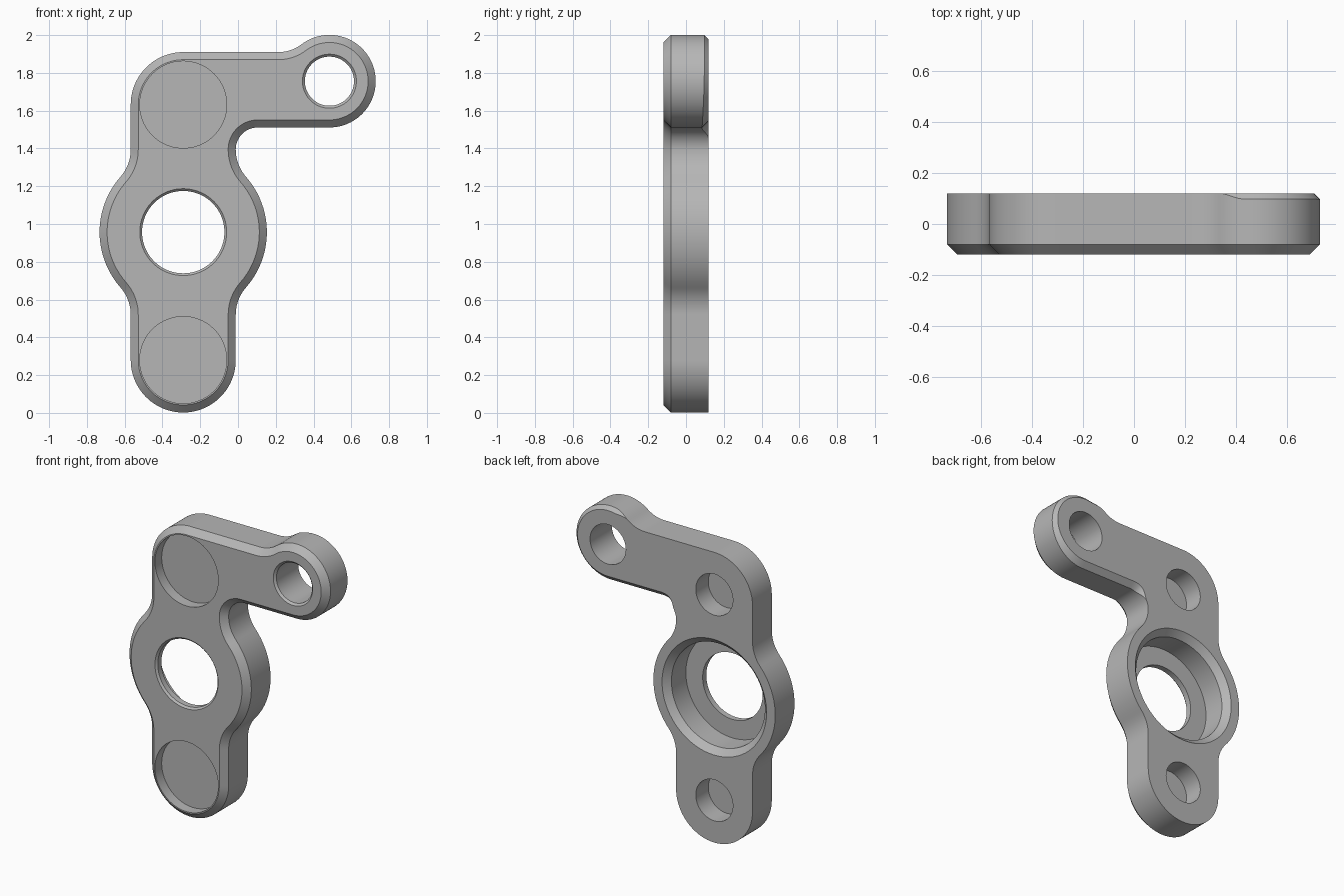
import bpy, bmesh
from math import sin, cos, pi, radians, atan2, sqrt

cube = bpy.data.objects.get("Cube")
if cube:
    bpy.data.objects.remove(cube, do_unlink=True)

grey = bpy.data.materials.new("plain_grey")
grey.use_nodes = True
grey.diffuse_color = (0.47, 0.47, 0.47, 1)
grey.node_tree.nodes["Principled BSDF"].inputs["Base Color"].default_value = grey.diffuse_color

# Main dimensions
FRONT, BACK, BEVEL = -0.12, 0.12, 0.04
CX, HALF = -0.29, 0.278            # column centre and half width
LOW_Z, MID_Z, TOP = 0.28, 0.957, 1.91
HIGH_Z = TOP - HALF
DISC = 0.443                       # bulge around the large bore
EX, EZ, EYE = 0.484, 1.756, 0.245  # eye at the arm tip
NECK, EYE_NECK = 0.22, 0.2         # concave blend radii

# Tangency of the concave blends
neck_x = HALF + NECK
neck_z = sqrt((DISC + NECK) ** 2 - neck_x ** 2)
a = atan2(neck_z, neck_x)
eye_dz = TOP + EYE_NECK - EZ
eye_dx = sqrt((EYE + EYE_NECK) ** 2 - eye_dz ** 2)
e = atan2(eye_dz, eye_dx)
elbow = EZ - EYE - (MID_Z + neck_z)


def ramp(t, start, end):
    t = min(1, max(0, (t - start) / (end - start)))
    return t * t * (3 - 2 * t)


# Back bevel: grows out of the elbow, follows the arm and fades beyond the eye
def none(t):
    return 0


def elbow_bevel(t):
    return 0.035 * ramp(t, 0.3, 0.8)


def eye_bevel(t):
    return (0.035 - 0.012 * ramp(t, 0, 0.5)) * (1 - ramp(t, 0.88, 1))


# Outline arcs: centre x, centre z, radius, start, end, back bevel
arcs = [
    (CX, LOW_Z, HALF, pi, 2 * pi, none),
    (CX + neck_x, MID_Z - neck_z, NECK, pi, pi - a, none),
    (CX, MID_Z, DISC, -a, a, none),
    (CX + neck_x, MID_Z + neck_z, NECK, pi + a, pi, none),
    (CX + HALF + elbow, MID_Z + neck_z, elbow, pi, pi / 2, elbow_bevel),
    (EX, EZ, EYE, -pi / 2, pi - e, eye_bevel),
    (EX - eye_dx, TOP + EYE_NECK, EYE_NECK, -e, -pi / 2, none),
    (CX, HIGH_Z, HALF, pi / 2, pi, none),
    (CX - neck_x, MID_Z + neck_z, NECK, 0, -a, none),
    (CX, MID_Z, DISC, pi - a, pi + a, none),
    (CX - neck_x, MID_Z - neck_z, NECK, a, 0, none),
]


def finish(bm, name):
    bmesh.ops.remove_doubles(bm, verts=bm.verts, dist=0.0002)
    bmesh.ops.recalc_face_normals(bm, faces=bm.faces)
    mesh = bpy.data.meshes.new(name)
    bm.to_mesh(mesh)
    bm.free()
    mesh.materials.append(grey)
    obj = bpy.data.objects.new(name, mesh)
    bpy.context.collection.objects.link(obj)
    return obj


def loft(name, rings):
    """Skin closed rings of points and cap both ends."""
    bm = bmesh.new()
    loops = [[bm.verts.new(p) for p in ring] for ring in rings]
    n = len(loops[0])
    for r0, r1 in zip(loops, loops[1:]):
        for i in range(n):
            j = (i + 1) % n
            bm.faces.new((r0[i], r0[j], r1[j], r1[i]))
    bm.faces.new(loops[0])
    bm.faces.new(loops[-1])
    return finish(bm, name)


# Bracket plate
rings = [[], [], [], []]
for x, z, r, a0, a1, bevel in arcs:
    steps = max(8, int(abs(a1 - a0) / radians(4)))
    side = 1 if a1 > a0 else -1
    for k in range(steps + 1):
        t = k / steps
        ang = a0 + (a1 - a0) * t
        b = bevel(t)
        levels = ((BEVEL, FRONT), (0, FRONT + BEVEL), (0, BACK - b), (b, BACK))
        for ring, (inset, y) in zip(rings, levels):
            q = r - side * inset
            ring.append((x + q * cos(ang), y, z + q * sin(ang)))
plate = loft("bracket_plate", rings)


# Round cutters, each a stack of (radius, y) steps
def drill(name, x, z, steps, n=80):
    cutter = loft(name, [[(x + r * cos(2 * pi * i / n), y, z + r * sin(2 * pi * i / n))
                          for i in range(n)] for r, y in steps])
    cutter.hide_render = True
    mod = plate.modifiers.new(name, "BOOLEAN")
    mod.operation = "DIFFERENCE"
    mod.solver = "EXACT"
    mod.object = cutter
    bpy.context.view_layer.objects.active = plate
    bpy.ops.object.modifier_apply(modifier=name)
    bpy.data.objects.remove(cutter, do_unlink=True)


OUT = 0.05
drill("bearing_bore", CX, MID_Z, [
    (0.23 + OUT, FRONT - OUT), (0.218, FRONT + 0.012), (0.218, BACK - 0.19),
    (0.34, BACK - 0.19), (0.34, BACK - 0.04), (0.38 + OUT, BACK + OUT)])
drill("eye_hole", EX, EZ, [
    (0.143 + OUT, FRONT - OUT), (0.13, FRONT + 0.013), (0.13, BACK + OUT)])
for label, z in (("lower", LOW_Z), ("upper", HIGH_Z)):
    drill(label + "_pocket", CX, z, [(0.23, FRONT - OUT), (0.23, FRONT + 0.07)])
    drill(label + "_back_hole", CX, z, [(0.135, BACK - 0.13), (0.135, BACK + OUT)])

bpy.ops.object.select_all(action="DESELECT")
plate.select_set(True)
bpy.context.view_layer.objects.active = plate
bpy.ops.object.shade_smooth_by_angle(angle=radians(28))
